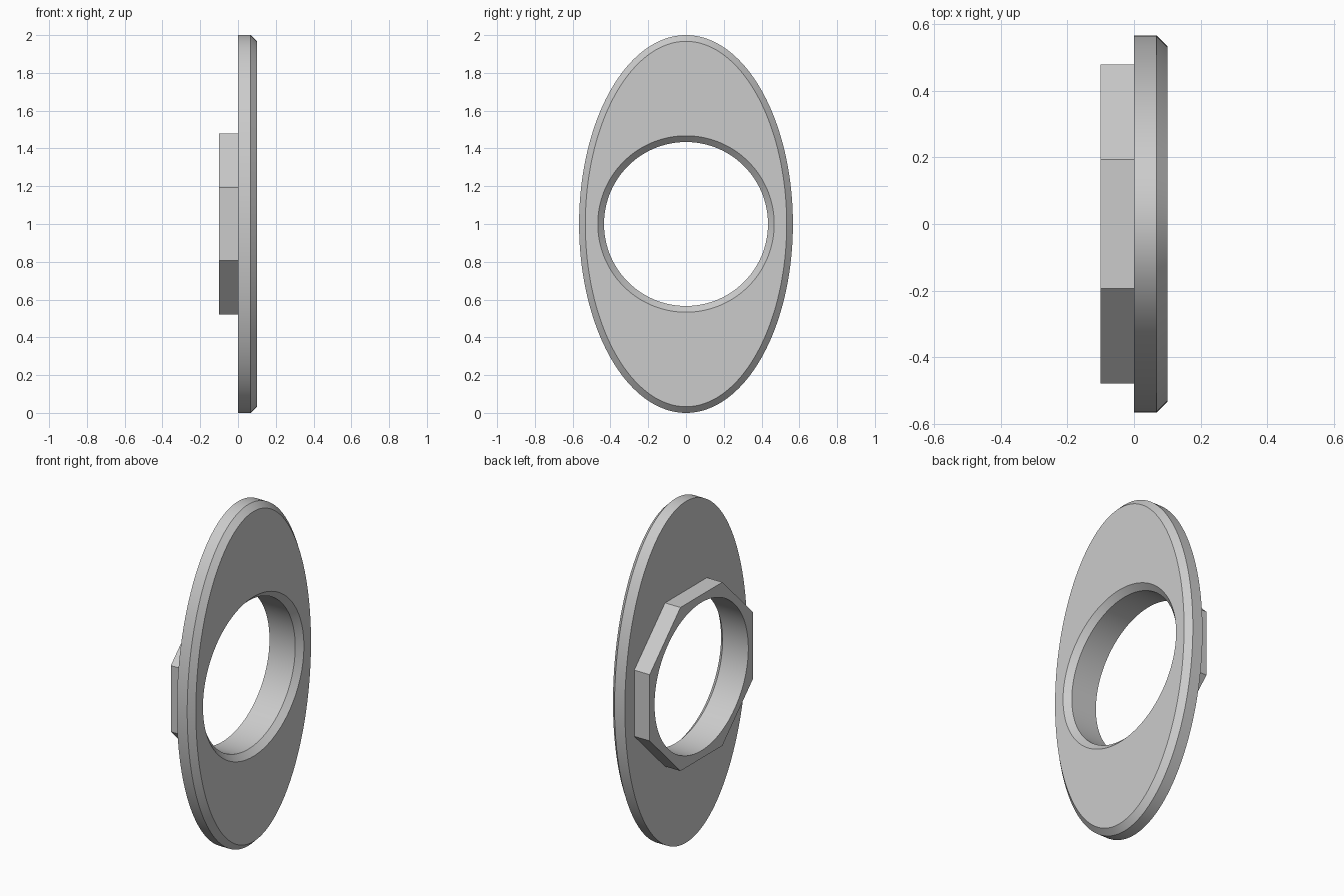
import bpy, bmesh
from math import sin, cos, tau, hypot

cube = bpy.data.objects.get("Cube")
if cube:
    bpy.data.objects.remove(cube)

N = 192                      # points per ring, a multiple of 8
HALF_Y, HALF_Z = 0.566, 1.0  # oval plate
HOLE, BEVEL = 0.434, 0.033
FLAT, SIDE = 0.479, 0.194    # octagon: centre to flat, half side

grey = bpy.data.materials.new("plain grey")
grey.use_nodes = True
colour = (0.6, 0.6, 0.6, 1)
grey.diffuse_color = colour
grey.node_tree.nodes["Principled BSDF"].inputs["Base Color"].default_value = colour


def oval(inset=0):
    """Oval outline, moved inwards along its normal."""
    ring = []
    for i in range(N):
        c, s = cos(tau * i / N), sin(tau * i / N)
        ny, nz = c / HALF_Y, s / HALF_Z
        k = inset / hypot(ny, nz)
        ring.append((HALF_Y * c - ny * k, HALF_Z * s - nz * k))
    return ring


def circle(r):
    return [(r * cos(tau * i / N), r * sin(tau * i / N)) for i in range(N)]


def octagon():
    """Octagon outline with evenly spaced points on each side."""
    f, s = FLAT, SIDE
    corners = [(f, -s), (f, s), (s, f), (-s, f), (-f, s), (-f, -s), (-s, -f), (s, -f)]
    steps = N // 8
    ring = []
    for k, (y0, z0) in enumerate(corners):
        y1, z1 = corners[(k + 1) % 8]
        for j in range(steps):
            t = j / steps
            ring.append((y0 + (y1 - y0) * t, z0 + (z1 - z0) * t))
    half = steps // 2        # start at the middle of the first side
    return ring[half:] + ring[:half]


def loft(name, sections):
    """Skin a series of (x, outline) sections."""
    bm = bmesh.new()
    rings = [[bm.verts.new((x, y, z + HALF_Z)) for y, z in pts] for x, pts in sections]
    for a, b in zip(rings, rings[1:]):
        for i in range(N):
            j = (i + 1) % N
            bm.faces.new((a[i], a[j], b[j], b[i]))
    mesh = bpy.data.meshes.new(name)
    bm.to_mesh(mesh)
    bm.free()
    mesh.materials.append(grey)
    obj = bpy.data.objects.new(name, mesh)
    bpy.context.collection.objects.link(obj)
    bpy.ops.object.select_all(action='DESELECT')
    obj.select_set(True)
    bpy.context.view_layer.objects.active = obj
    bpy.ops.object.shade_smooth_by_angle()
    return obj


# Oval plate with bevelled rim and bevelled hole
loft("oval_plate", [
    (0, octagon()), (0, oval()), (0.1 - BEVEL, oval()), (0.1, oval(BEVEL)),
    (0.1, circle(HOLE + BEVEL)), (0.1 - BEVEL, circle(HOLE)), (0, circle(HOLE)),
])

# Octagonal collar behind the plate
loft("octagonal_collar", [
    (0, circle(HOLE)), (-0.1, circle(HOLE)), (-0.1, octagon()), (0, octagon()),
])
